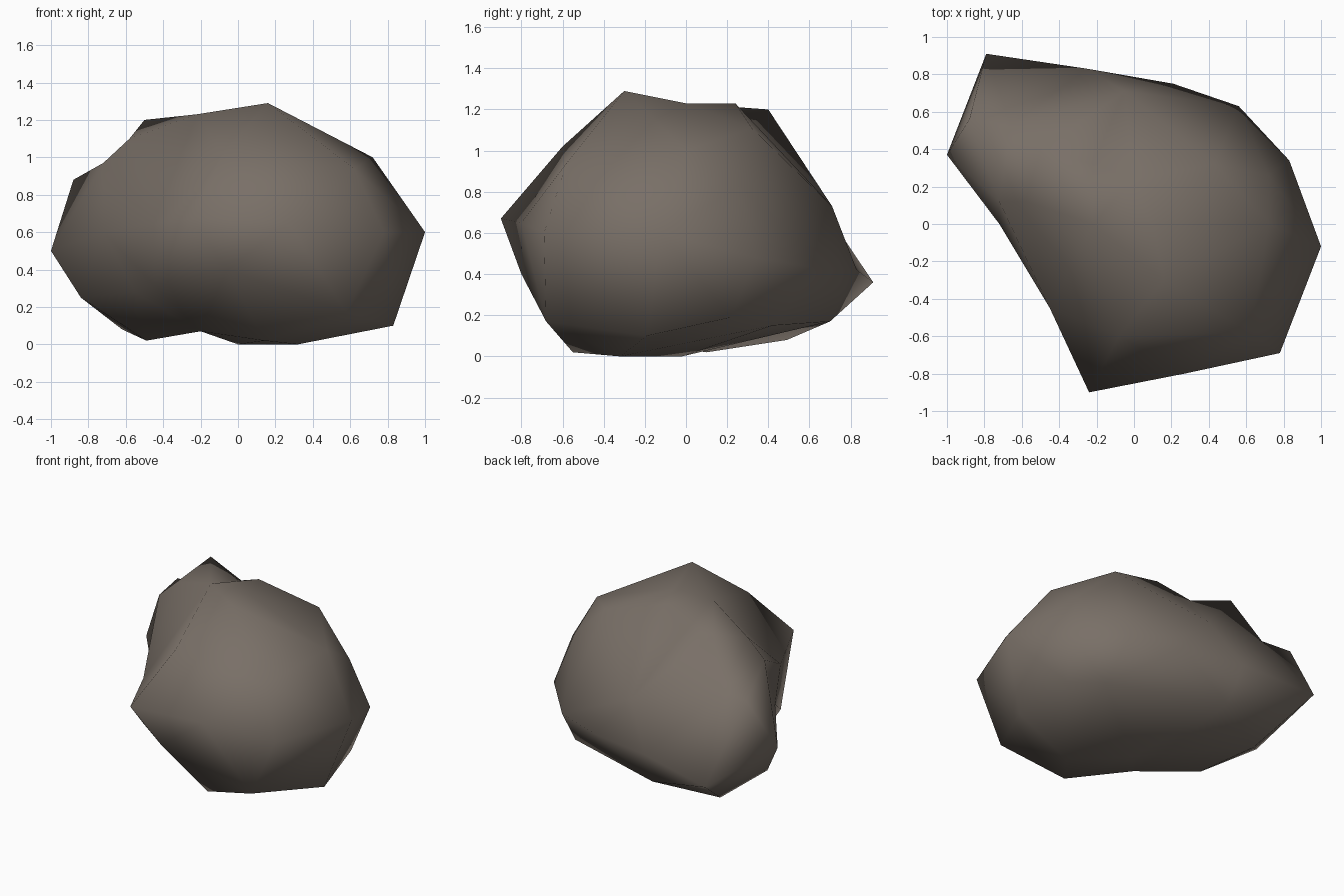
import bpy
import bmesh
from mathutils import Vector

# Remove the default object
default = bpy.data.objects.get("Cube")
if default:
    bpy.data.objects.remove(default, do_unlink=True)


def make_material(name, colour):
    material = bpy.data.materials.new(name)
    material.use_nodes = True
    material.diffuse_color = colour
    shader = next(n for n in material.node_tree.nodes if n.type == "BSDF_PRINCIPLED")
    shader.inputs["Base Color"].default_value = colour
    shader.inputs["Roughness"].default_value = 0.9
    return material


def build_boulder(name, corners, core, material):
    """Wrap a closed skin of triangles round the core, through every corner.

    The corners are pushed out to a sphere, where a convex hull joins each one
    to its neighbours, and are then pulled back so that hollows survive.
    """
    bm = bmesh.new()
    home = {}
    for corner in map(Vector, corners):
        vert = bm.verts.new((corner - core).normalized())
        home[vert] = corner
    bmesh.ops.convex_hull(bm, input=list(bm.verts))
    for vert, corner in home.items():
        vert.co = corner
    bmesh.ops.recalc_face_normals(bm, faces=list(bm.faces))
    for face in bm.faces:
        face.smooth = True

    mesh = bpy.data.meshes.new(name)
    bm.to_mesh(mesh)
    bm.free()
    mesh.materials.append(material)
    boulder = bpy.data.objects.new(name, mesh)
    bpy.context.scene.collection.objects.link(boulder)
    return boulder


# Peaks along the top, with a dip between them
crown = [
    (.16, -.3, 1.29), (-.22, 0, 1.23), (.1, 0, 1.23), (0, .24, 1.23),
    (-.5, .4, 1.2), (.43, .32, 1.11), (-.58, .12, 1.1),
]

# Sloping corners below the peaks
shoulders = [
    (-.08, -.6, 1.02), (.62, -.58, .94), (.72, 0, 1), (.72, .26, .83),
    (-.05, .71, .73), (-.88, .56, .88), (-.72, .12, .97),
]

# Widest corners, going round the middle
waist = [
    (-.24, -.9, .67), (.27, -.8, .65), (.78, -.69, .6), (1, -.12, .6),
    (.83, .34, .48), (.56, .63, .43), (.21, .75, .42), (-.25, .83, .42),
    (-.79, .91, .36), (-1, .37, .5), (-.72, 0, .6), (-.45, -.45, .65),
]

# Undercut corners and the lumps it rests on
foot = [
    (-.06, -.8, .4), (-.45, -.45, .32), (.58, -.68, .17), (.83, -.19, .1),
    (.76, .22, .19), (.6, .42, .15), (-.22, .7, .17), (-.62, .49, .08),
    (-.84, .26, .25), (-.49, .1, .02), (-.2, -.25, .07), (0, -.02, 0),
    (.32, -.32, 0), (.14, -.55, .02),
]

# Dents: behind the ridge, beside the rear peak, under the left lobe, beneath
hollows = [
    (-.22, .32, 1.13), (-.66, .53, .89), (-.55, -.08, .28), (-.2, .05, .07),
]

stone = make_material("warm_grey_stone", (.19, .16, .135, 1))
build_boulder("boulder", crown + shoulders + waist + foot + hollows,
              Vector((0, 0, .6)), stone)
